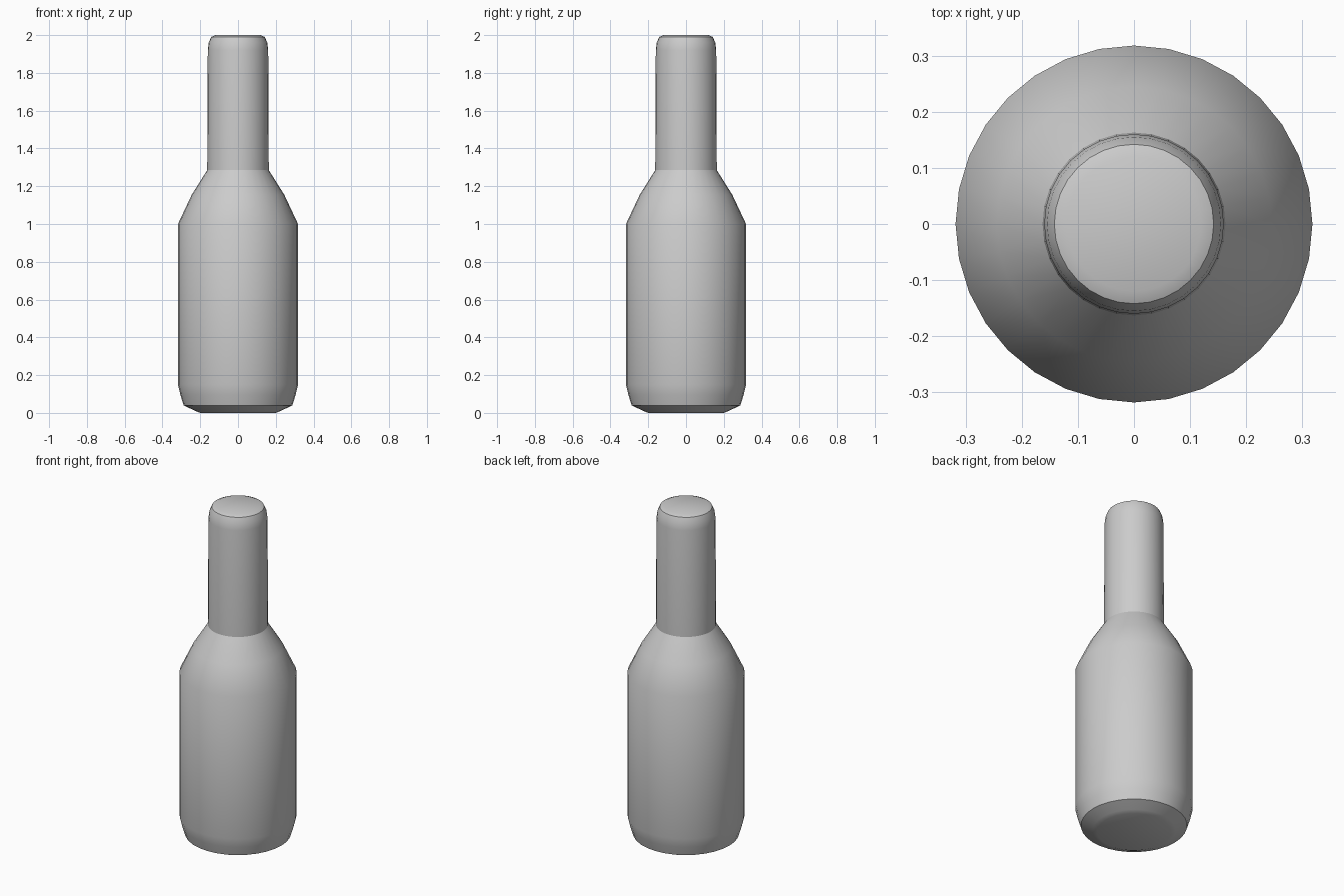
import bpy, bmesh, math

if "Cube" in bpy.data.objects:
    bpy.data.objects.remove(bpy.data.objects["Cube"])

SEGMENTS = 32

# Grey glass
grey = bpy.data.materials.new("grey_glass")
grey.diffuse_color = (0.6, 0.6, 0.6, 1)
grey.use_nodes = True
grey.node_tree.nodes["Principled BSDF"].inputs["Base Color"].default_value = grey.diffuse_color

# Bottle outline as (radius, height), from the base to the mouth
profile = [(0.20, 0.0), (0.225, 0.01), (0.288, 0.04), (0.305, 0.095), (0.318, 0.15),
           (0.318, 1.0), (0.245, 1.155), (0.163, 1.285), (0.160, 1.92),
           (0.155, 1.96), (0.142, 1.99), (0.120, 2.0)]

# Spin the outline around z, closing both ends
bm = bmesh.new()
rings = []
for r, z in profile:
    rings.append([bm.verts.new((r * math.cos(2 * math.pi * i / SEGMENTS),
                                r * math.sin(2 * math.pi * i / SEGMENTS), z))
                  for i in range(SEGMENTS)])
for low, high in zip(rings, rings[1:]):
    for i in range(SEGMENTS):
        j = (i + 1) % SEGMENTS
        bm.faces.new((low[i], low[j], high[j], high[i]))
bm.faces.new(rings[0][::-1])
bm.faces.new(rings[-1])

mesh = bpy.data.meshes.new("bottle")
bm.to_mesh(mesh)
bm.free()
mesh.materials.append(grey)
bottle = bpy.data.objects.new("bottle", mesh)
bpy.context.collection.objects.link(bottle)

# Smooth walls with a crisp shoulder edge
bpy.context.view_layer.objects.active = bottle
bottle.select_set(True)
bpy.ops.object.shade_smooth_by_angle(angle=math.radians(26))
